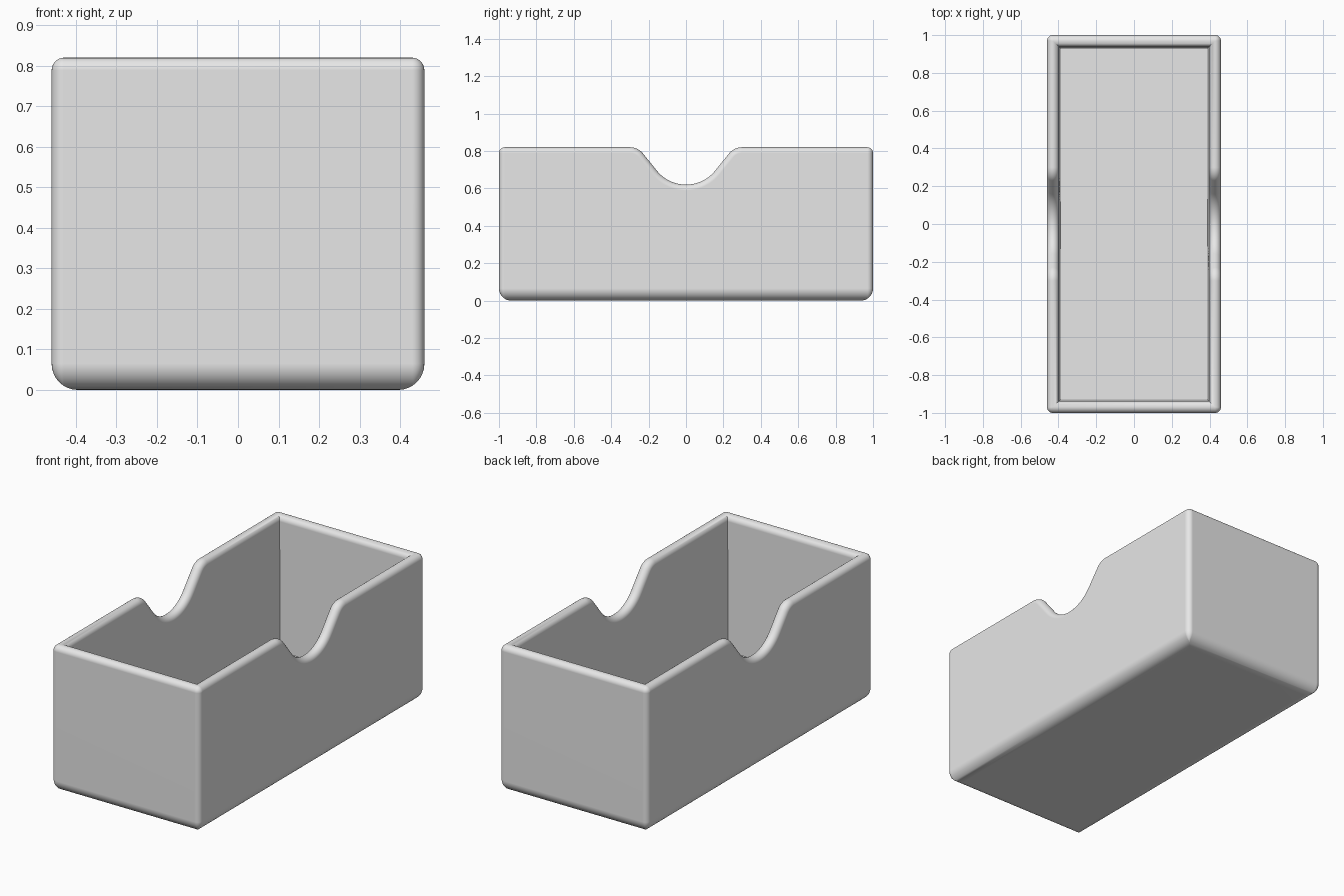
import bpy, bmesh
from math import sin, cos, pi, radians

cube = bpy.data.objects.get("Cube")
if cube:
    bpy.data.objects.remove(cube, do_unlink=True)

HX, HY, HEIGHT = 0.46, 1.0, 0.82      # half width, half length, height
RIM, CORNER, BASE = 0.031, 0.03, 0.065  # rounding radii
FLOOR, DRAFT = 0.065, 0.008
NOTCH, LIP, SLOPE = 0.2, 0.09, radians(52)
STEPS = 10


def notch_profile():
    """Points (y, z, normal_y, normal_z) of the finger notch, front to back."""
    half = []
    for i in range(STEPS + 1):          # rounded lip
        a = SLOPE * i / STEPS
        half.append((0.30 - LIP * sin(a), HEIGHT - LIP + LIP * cos(a), -sin(a), cos(a)))
    for i in range(STEPS + 1):          # scooped bottom
        a = SLOPE * (1 - i / STEPS)
        half.append((NOTCH * sin(a), HEIGHT - NOTCH * cos(a), -sin(a), cos(a)))
    front = [(-y, z, -ny, nz) for y, z, ny, nz in half]
    return front + half[-2::-1]


def corner(sx, sy, start):
    return [("corner", sx, sy, radians(start + 15 * i)) for i in range(7)]


# Stations run counter-clockwise round the box
notch = notch_profile()
stations = corner(1, -1, -90)
stations += [("side", 1, p, 0) for p in notch]
stations += corner(1, 1, 0) + corner(-1, 1, 90)
stations += [("side", -1, p, 0) for p in reversed(notch)]
stations += corner(-1, -1, 180)


def locate(station, inset, z=None, drop=0):
    """Point at a station: at height z, or at a drop below the rim line."""
    kind, sx, data, angle = station
    if kind == "corner":
        c = max(CORNER - inset, 0)
        x = sx * (HX - inset - c) + c * cos(angle)
        y = data * (HY - inset - c) + c * sin(angle)
        return x, y, HEIGHT - drop if z is None else z
    y, top, ny, nz = data
    x = sx * (HX - inset)
    if z is None:
        return x, y - ny * drop, top - nz * drop
    return x, y, z


# Cross-section from the underside, over the rim, down to the inner floor
section = []
for i in range(9):
    a = pi / 2 * i / 8
    section.append(dict(inset=BASE * (1 - sin(a)), z=BASE * (1 - cos(a))))
for i in range(13):
    a = pi * i / 12
    section.append(dict(inset=RIM * (1 - cos(a)), drop=RIM * (1 - sin(a))))
section.append(dict(inset=2 * RIM + DRAFT, z=FLOOR))

bm = bmesh.new()
rings = [[bm.verts.new(locate(s, **row)) for s in stations] for row in section]
count = len(stations)
for low, high in zip(rings, rings[1:]):
    for i in range(count):
        j = (i + 1) % count
        bm.faces.new((low[i], low[j], high[j], high[i]))
bm.faces.new(rings[0][::-1])
bm.faces.new(rings[-1])
bmesh.ops.remove_doubles(bm, verts=bm.verts, dist=0.0002)
bmesh.ops.recalc_face_normals(bm, faces=bm.faces)

mesh = bpy.data.meshes.new("open_box")
bm.to_mesh(mesh)
bm.free()
box = bpy.data.objects.new("open_box", mesh)
bpy.context.collection.objects.link(box)

# Light grey material
grey = bpy.data.materials.new("light_grey")
grey.use_nodes = True
colour = (0.8, 0.8, 0.8, 1)
grey.diffuse_color = colour
grey.node_tree.nodes["Principled BSDF"].inputs["Base Color"].default_value = colour
mesh.materials.append(grey)

# Smooth roundings, crisp inner corners
bpy.ops.object.select_all(action="DESELECT")
box.select_set(True)
bpy.context.view_layer.objects.active = box
bpy.ops.object.shade_smooth_by_angle(angle=radians(35))
weighted = box.modifiers.new("flat_walls", "WEIGHTED_NORMAL")
weighted.keep_sharp = True
